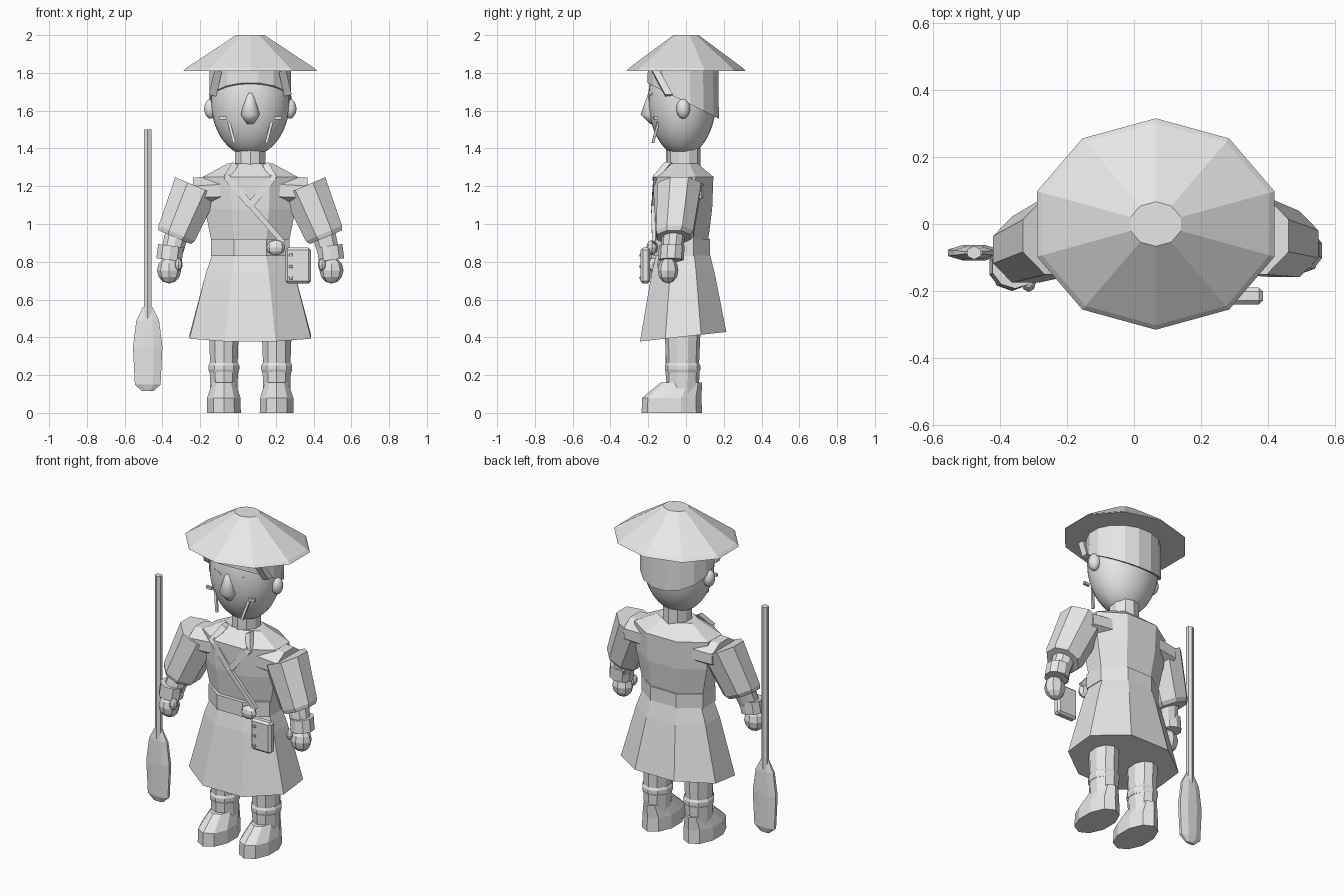
import bpy, bmesh, math
from mathutils import Vector

default_cube = bpy.data.objects.get("Cube")
if default_cube:
    bpy.data.objects.remove(default_cube)

centre = 0.065  # the body stands beside the paddle

grey = (0.8, 0.8, 0.8, 1)
clay = bpy.data.materials.new("light_grey")
clay.use_nodes = True
clay.diffuse_color = grey
clay.node_tree.nodes["Principled BSDF"].inputs["Base Color"].default_value = grey


def finish(name, bm, smooth=False):
    bmesh.ops.recalc_face_normals(bm, faces=bm.faces)
    for face in bm.faces:
        face.smooth = smooth
    mesh = bpy.data.meshes.new(name)
    bm.to_mesh(mesh)
    bm.free()
    mesh.materials.append(clay)
    part = bpy.data.objects.new(name, mesh)
    bpy.context.collection.objects.link(part)
    return part


def tube(name, spine, sides=8, depth=1, smooth=False):
    """Loft rings along a spine of (x, y, z, radius); depth scales the rings front to back."""
    bm = bmesh.new()
    path = Vector(spine[-1][:3]) - Vector(spine[0][:3])
    path.y = 0
    back = Vector((0, 1, 0))
    across = back.cross(path).normalized()
    angles = [math.tau * (i + 0.5) / sides for i in range(sides)]
    widest = max(math.cos(a) for a in angles)
    deepest = max(math.sin(a) for a in angles)
    rings = []
    for *point, radius in spine:
        rings.append([bm.verts.new(Vector(point)
                                   + across * radius * math.cos(a) / widest
                                   + back * radius * depth * math.sin(a) / deepest)
                      for a in angles])
    for low, high in zip(rings, rings[1:]):
        for i in range(sides):
            bm.faces.new((low[i - 1], low[i], high[i], high[i - 1]))
    bm.faces.new(rings[0])
    bm.faces.new(rings[-1])
    return finish(name, bm, smooth)


def stack(name, x, y, levels, **options):
    """Upright tube from (height, radius) levels."""
    return tube(name, [(x, y, z, radius) for z, radius in levels], **options)


def bar(name, start, end, radius, depth=1):
    return tube(name, [(*start, radius), (*end, radius)], sides=4, depth=depth)


def tilt_base(part, slope):
    """Shear the lowest ring of an upright part from front to back."""
    base = min(v.co.z for v in part.data.vertices)
    for v in part.data.vertices:
        if v.co.z < base + 0.01:
            v.co.z += slope * v.co.y


def ball(name, position, size, segments=8, smooth=False):
    bm = bmesh.new()
    bmesh.ops.create_uvsphere(bm, u_segments=segments, v_segments=segments - 2, radius=1)
    bmesh.ops.scale(bm, vec=size, verts=bm.verts)
    bmesh.ops.translate(bm, vec=position, verts=bm.verts)
    return finish(name, bm, smooth)


def block(name, position, size, bevel):
    bm = bmesh.new()
    bmesh.ops.create_cube(bm, size=1)
    bmesh.ops.scale(bm, vec=size, verts=bm.verts)
    bmesh.ops.bevel(bm, geom=bm.edges[:], offset=bevel, segments=1, affect='EDGES')
    bmesh.ops.translate(bm, vec=position, verts=bm.verts)
    return finish(name, bm)


# Wide hat, head and hair
stack("hat", centre, 0, [(1.81, 0.355), (1.825, 0.34), (2, 0.075)], sides=10, depth=0.89)
ball("head", (centre, -0.02, 1.66), (0.21, 0.18, 0.3), segments=28, smooth=True)
tube("nose", [(centre, -0.18, 1.72, 0.01), (centre, -0.19, 1.58, 0.05),
              (centre, -0.17, 1.53, 0.02)], sides=14, smooth=True)
hair = stack("hair", centre, -0.015, [(1.645, 0.217), (1.82, 0.215)], sides=16, depth=0.87)
tilt_base(hair, -0.5)
stack("neck", centre, -0.01, [(1.28, 0.08), (1.4, 0.08)], sides=10, depth=1.1)

# Tunic, belt and skirt
stack("tunic", centre, -0.015, [(0.88, 0.2), (1.08, 0.24), (1.25, 0.25), (1.32, 0.12)], depth=0.64)
stack("belt", centre, -0.022, [(0.83, 0.208), (0.92, 0.208)], depth=0.72)
skirt = stack("skirt", centre, -0.015, [(0.405, 0.322), (0.74, 0.235), (0.84, 0.2)], depth=0.71)
tilt_base(skirt, 0.11)

# Strap, belt knot and pouch with studs
bar("strap", (centre, -0.175, 1.1), (0.24, -0.17, 0.9), radius=0.014, depth=0.7)
ball("belt_knot", (0.2, -0.18, 0.875), (0.05, 0.03, 0.04))
block("pouch", (0.318, -0.215, 0.78), (0.135, 0.05, 0.19), bevel=0.012)
for row in (-1, 0, 1):
    block("pouch_stud", (0.28, -0.24, 0.775 + row * 0.06), (0.018, 0.012, 0.016), bevel=0.002)

# Paired parts
for side, sign in (("left", 1), ("right", -1)):
    forward = -0.05 if side == "right" else 0  # this hand is held further forward

    def at(offset, y, z):
        return (centre + sign * offset, y, z)

    # Arms
    tube(side + "_shoulder", [(*at(0.1, -0.015, 1.18), 0.08), (*at(0.3, -0.03, 1.17), 0.075)],
         depth=1.5)
    tube(side + "_sleeve", [(*at(0.285, -0.035, 1.2), 0.122),
                            (*at(0.39, -0.06 + forward / 3, 0.95), 0.104),
                            (*at(0.4, -0.065 + forward / 3, 0.93), 0.092)], depth=0.95)
    tube(side + "_forearm", [(*at(0.375, -0.06 + forward / 2, 1), 0.065),
                             (*at(0.425, -0.08 + forward, 0.81), 0.055)], sides=10)
    tube(side + "_cuff", [(*at(0.42, -0.075 + forward, 0.885), 0.068),
                          (*at(0.43, -0.08 + forward, 0.81), 0.068)], sides=10)
    ball(side + "_hand", at(0.43, -0.095 + forward, 0.755), (0.064, 0.055, 0.07))
    ball(side + "_thumb", at(0.38, -0.125 + forward, 0.785), (0.022, 0.028, 0.034))

    # Legs and boots
    x = at(0.14, 0, 0)[0]
    stack(side + "_trouser", x, -0.018, [(0.24, 0.072), (0.6, 0.085)], sides=10, depth=1.2)
    stack(side + "_boot_shaft", x, -0.018, [(0.08, 0.07), (0.22, 0.075)], sides=10, depth=1.2)
    stack(side + "_boot_cuff", x, -0.018, [(0.215, 0.077), (0.23, 0.082), (0.25, 0.082),
                                           (0.265, 0.075)], sides=10, depth=1.15)
    tube(side + "_boot_foot", [(x, -0.075, 0, 0.09), (x, -0.075, 0.08, 0.088),
                               (x, -0.025, 0.16, 0.062)], sides=10, depth=1.78)

    # Ears, hair locks, face lines and whiskers
    ball(side + "_ear", at(0.21, -0.015, 1.61), (0.035, 0.036, 0.052), segments=14, smooth=True)
    bar(side + "_lock", at(0.2, -0.09, 1.68), at(0.17, -0.16, 1.81), radius=0.02)
    bar(side + "_brow", at(0.1, -0.176, 1.69), at(0.045, -0.194, 1.68), radius=0.004)
    bar(side + "_whisker_top", at(0.165, -0.16, 1.56), at(0.125, -0.165, 1.56), radius=0.008)
    bar(side + "_whisker", at(0.115, -0.145, 1.545), at(0.085, -0.175, 1.43), radius=0.007)

    # Crossed collar
    bar(side + "_collar", at(0.125, -0.16, 1.25), at(0, -0.17, 1.1), radius=0.018, depth=0.7)
    bar(side + "_collar_top", at(0.08, -0.095, 1.32), at(0.125, -0.16, 1.24), radius=0.018)

# Paddle
paddle_x, paddle_y = -0.478, -0.086
stack("paddle_shaft", paddle_x, paddle_y, [(0.5, 0.02), (1.5, 0.02)], sides=6)
stack("paddle_blade", paddle_x, paddle_y, [(0.115, 0.03), (0.15, 0.068), (0.35, 0.078),
                                           (0.49, 0.06), (0.56, 0.025)], depth=0.3)
